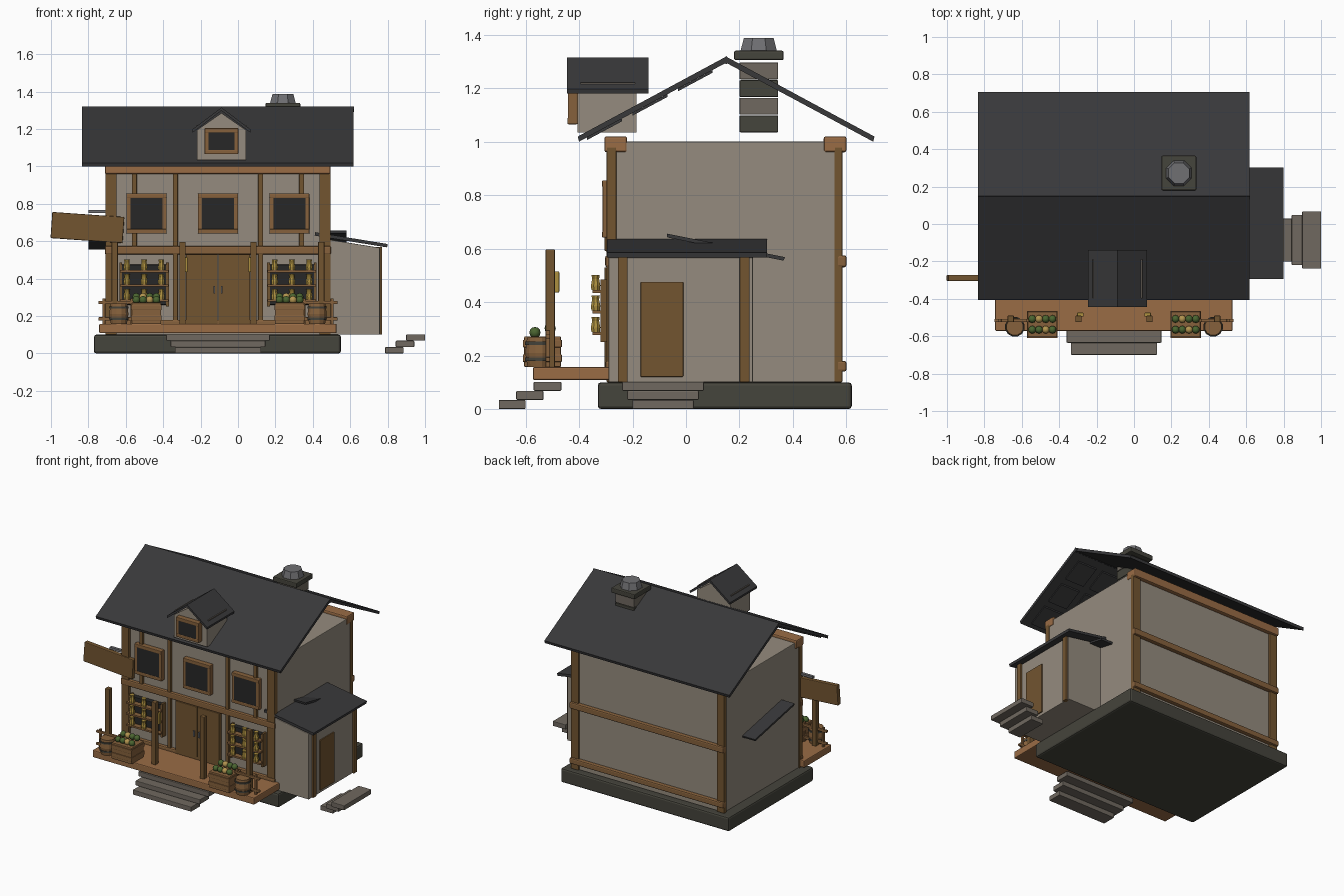
import bpy, bmesh, math
from mathutils import Matrix, Vector

if "Cube" in bpy.data.objects:
    bpy.data.objects.remove(bpy.data.objects["Cube"])

C = -0.107  # x centre of the main house


def mat(name, r, g, b):
    m = bpy.data.materials.new(name)
    m.diffuse_color = (r, g, b, 1)
    m.use_nodes = True
    m.node_tree.nodes["Principled BSDF"].inputs["Base Color"].default_value = m.diffuse_color
    return m


PLASTER = mat("plaster", .30, .26, .21)
WOOD = mat("wood", .24, .12, .045)
DARKWOOD = mat("dark_wood", .17, .09, .03)
DECK = mat("deck_wood", .32, .15, .06)
SLATE = mat("slate", .04, .04, .042)
GLASS = mat("dark_glass", .02, .02, .02)
STONE = mat("stone", .16, .14, .115)
DARKSTONE = mat("dark_stone", .06, .058, .045)
METAL = mat("metal", .16, .16, .17)
GOLD = mat("gold", .42, .28, .05)
GREEN = mat("green", .07, .13, .03)
YELLOW = mat("yellow_fruit", .45, .30, .08)


def finish(name, bm, m, bevel=0):
    bmesh.ops.recalc_face_normals(bm, faces=bm.faces)
    me = bpy.data.meshes.new(name)
    bm.to_mesh(me)
    bm.free()
    me.materials.append(m)
    ob = bpy.data.objects.new(name, me)
    bpy.context.collection.objects.link(ob)
    if bevel:
        mod = ob.modifiers.new("bevel", 'BEVEL')
        mod.width, mod.segments = bevel, 2
    return ob


def box(name, x, y, z, m, bevel=.004, tilt=0):
    """Box from (min, max) ranges, optionally turned about y."""
    bm = bmesh.new()
    bmesh.ops.create_cube(bm, size=1)
    for v in bm.verts:
        v.co = Vector([(r[1] - r[0]) * c for r, c in zip((x, y, z), v.co)])
    ob = finish(name, bm, m, bevel)
    ob.location = [(r[0] + r[1]) / 2 for r in (x, y, z)]
    ob.rotation_euler.y = tilt
    return ob


def prism(name, pts, axis, a, b, m, bevel=0):
    """Extrude a profile (yz for axis x, xz for axis y) from a to b."""
    bm = bmesh.new()
    put = (lambda p, t: (t, p[0], p[1])) if axis == 'x' else (lambda p, t: (p[0], t, p[1]))
    f = bm.faces.new([bm.verts.new(put(p, a)) for p in pts])
    g = bmesh.ops.extrude_face_region(bm, geom=[f])
    d = Vector((b - a, 0, 0)) if axis == 'x' else Vector((0, b - a, 0))
    bmesh.ops.translate(bm, vec=d, verts=[v for v in g['geom'] if isinstance(v, bmesh.types.BMVert)])
    return finish(name, bm, m, bevel)


def lathe(name, x, y, rings, n, m):
    """Stack of (radius, z) rings with capped ends."""
    bm = bmesh.new()
    loops = [[bm.verts.new((x + r * math.cos((i + .5) * math.tau / n),
                            y + r * math.sin((i + .5) * math.tau / n), z)) for i in range(n)]
             for r, z in rings]
    for lo, hi in zip(loops, loops[1:]):
        for i in range(n):
            bm.faces.new((lo[i], lo[(i + 1) % n], hi[(i + 1) % n], hi[i]))
    bm.faces.new(loops[0])
    bm.faces.new(loops[-1])
    return finish(name, bm, m)


def around(x, w):
    return (x - w / 2, x + w / 2)


def window(name, x, z, w, h, y, border=.024):
    """Four frame bars around a dark pane."""
    for s in (-1, 1):
        box(name + "_jamb", around(x + s * (w - border) / 2, border), (y - .012, y + .025), around(z, h), WOOD)
        box(name + "_rail", around(x, w), (y - .014, y + .025), around(z + s * (h - border) / 2, border), WOOD)
    box(name + "_pane", around(x, w - 2 * border + .006), (y - .012, y + .02), around(z, h - 2 * border + .006), GLASS, 0)


# main volume
box("foundation", (-.77, .55), (-.33, .62), (0, .10), DARKSTONE, .012)
box("house_walls", (-.70, .49), (-.28, .573), (.10, 1.0), PLASTER)

# main roof, with battens under the front slope
under = lambda y: 1.0 + (y + .40) * .536
for s in (-1, 1):
    pts = [(.15 + s * .55, 1.0), (.15, 1.295), (.15, 1.318), (.15 + s * .555, 1.019)]
    prism("roof_slope", pts, 'x', -.833, .617, SLATE)
prism("roof_ridge", [(.13, 1.30), (.15, 1.32), (.17, 1.30), (.15, 1.29)], 'x', -.835, .619, SLATE)
for i in range(7):
    for y0 in (-.37, -.20, -.03):
        y1, x0 = y0 + .13, -.80 + i * .2
        prism("roof_patch", [(y0, under(y0)), (y1, under(y1)), (y1, under(y1) - .01), (y0, under(y0) - .01)],
              'x', x0, x0 + .15, SLATE)

# timber framing, front and back
for y, tag in (((-.302, -.27), "front"), ((.565, .60), "back")):
    plate = (-.305, -.22) if tag == "front" else (.515, .60)
    box(tag + "_top_plate", (-.712, .494), plate, (.96, 1.02), DECK, .008)
    for z in ((.53, .575), (.14, .18)):
        box(tag + "_beam", (-.712, .497), y, z, WOOD, .008)
    post_y = (-.297, -.26) if tag == "front" else (.555, .585)
    for s in (-1, 1):
        box(tag + "_corner_post", around(C + s * .572, .06), post_y, (.10, .98), DARKWOOD)
for s in (-1, 1):
    box("wall_stud", around(C + s * .228, .026), (-.297, -.27), (.14, .97), DARKWOOD)
    box("short_stud", around(C + s * .447, .026), (-.297, -.27), (.56, .97), DARKWOOD)

# upper windows
for s in (-1, 0, 1):
    window("upper_window", C + s * .382, .748, .214, .214, -.30)

# shop windows with shelves and jars
for s in (-1, 1):
    cx = C + s * .395
    box("shop_window", around(cx, .26), (-.313, -.27), (.26, .475), GLASS)
    for z in (.285, .365, .442):
        box("display_shelf", around(cx, .26), (-.35, -.31), (z - .008, z + .004), WOOD, 0)
        for dx in (-.092, 0, .092):
            lathe("jar", cx + dx, -.338, [(.017, z + .004), (.019, z + .02), (.014, z + .045), (.017, z + .06)], 8, GOLD)
    for dx in (-.125, .125):
        box("shop_window_jamb", around(cx + dx, .014), (-.32, -.27), (.25, .485), DARKWOOD, 0)

# double door
for s in (-1, 1):
    box("front_door", around(C + s * .087, .17), (-.305, -.27), (.155, .53), DARKWOOD)
    box("door_handle", around(C + s * .02, .01), (-.315, -.30), (.32, .36), METAL, 0)

# porch deck, posts, lanterns, rails
box("porch_deck", (-.742, .527), (-.572, -.265), (.108, .158), DECK, .006)
for s in (-1, 1):
    for d in (.19, .552):
        box("porch_post", around(C + s * d, .034), (-.525, -.49), (.155, .597), DARKWOOD)
    lx = C + s * .18
    box("lantern", around(lx, .034), (-.495, -.474), (.435, .515), GOLD)
    for z in (.185, .272):
        box("porch_rail", around(C + s * .54, .20), (-.525, -.508), (z - .009, z + .009), WOOD)
    for d in (.61, .46):
        box("rail_post", around(C + s * d, .016), (-.525, -.508), (.155, .295), WOOD)
    # barrel
    bx = C + s * .53
    lathe("barrel", bx, -.55, [(.044, .157), (.053, .21), (.046, .268)], 12, WOOD)
    for z in (.18, .24):
        lathe("barrel_hoop", bx, -.55, [(.053, z), (.0535, z + .012)], 12, DARKSTONE)
    # crate of produce
    kx = C + s * .383
    box("crate", around(kx, .158), (-.605, -.468), (.157, .272), WOOD)
    for z in (.19, .245):
        box("crate_slat", around(kx, .164), (-.61, -.464), (z - .014, z + .014), WOOD, .003)
    for i in range(4):
        for j, y in enumerate((-.565, -.508)):
            bm = bmesh.new()
            bmesh.ops.create_uvsphere(bm, u_segments=10, v_segments=6, radius=.021,
                                      matrix=Matrix.Translation((kx + (i - 1.5) * .036, y, .286 + .016 * j)))
            ob = finish("produce", bm, YELLOW if (i + j) % 3 == 2 else GREEN)
            for p in ob.data.polygons:
                p.use_smooth = True

# front and side steps
for i in range(3):
    z = (i * .034, i * .034 + .034)
    box("front_step", around(C, .46 + .047 * i), (-.70 + .065 * i, -.60 + .067 * i), z, STONE)
    box("side_step", (.787 + .056 * i, .885 + .0575 * i), around(-.086, .23 + .038 * i), z, STONE)

# side lean-to
prism("lean_to_walls", [(.48, .10), (.758, .10), (.758, .565), (.48, .61)], 'y', -.29, .25, PLASTER, .004)
prism("lean_to_roof", [(.41, .63), (.797, .567), (.80, .585), (.413, .648)], 'y', -.295, .302, SLATE)
for y in ((-.255, -.218), (.20, .238)):
    box("lean_to_post", (.74, .77), y, (.10, .57), DARKWOOD)
box("side_door", (.74, .766), (-.17, -.01), (.12, .476), DARKWOOD)

# slanted side awnings
for x in ((-.80, -.69), (.48, .58)):
    prism("side_awning", [(-.07, .642), (.365, .555), (.37, .568), (-.072, .656)], 'x', *x, SLATE)

# hanging sign
box("sign_board", (-.998, -.612), (-.305, -.272), (.603, .743), DARKWOOD, .005, math.radians(4))
box("sign_bracket", (-.80, -.68), (-.295, -.275), (.752, .768), METAL, 0)

# dormer
D = -.0885
prism("dormer_walls", [(D - .13, 1.035), (D + .13, 1.035), (D + .13, 1.195), (D, 1.285), (D - .13, 1.195)],
      'y', -.405, -.185, PLASTER)
for s in (-1, 1):
    prism("dormer_roof", [(D + s * .155, 1.18), (D, 1.298), (D, 1.315), (D + s * .158, 1.196)],
          'y', -.445, -.14, SLATE)
    x = D + s * .13
    prism("dormer_trim", [(x - .003, 1.21), (x + .003, 1.21), (x + .003, 1.222), (x - .003, 1.222)],
          'y', -.395, -.19, STONE)
window("dormer_window", D, 1.135, .18, .14, -.43)

# chimney
for i in range(4):
    box("chimney_course", around(.24, .146), (.20, .345), (1.035 + i * .066, 1.098 + i * .066),
        STONE if i % 2 else DARKSTONE)
box("chimney_cap", around(.24, .186), (.18, .365), (1.305, 1.34), DARKSTONE, .006)
lathe("chimney_pot", .24, .272, [(.074, 1.338), (.06, 1.388)], 8, METAL)
